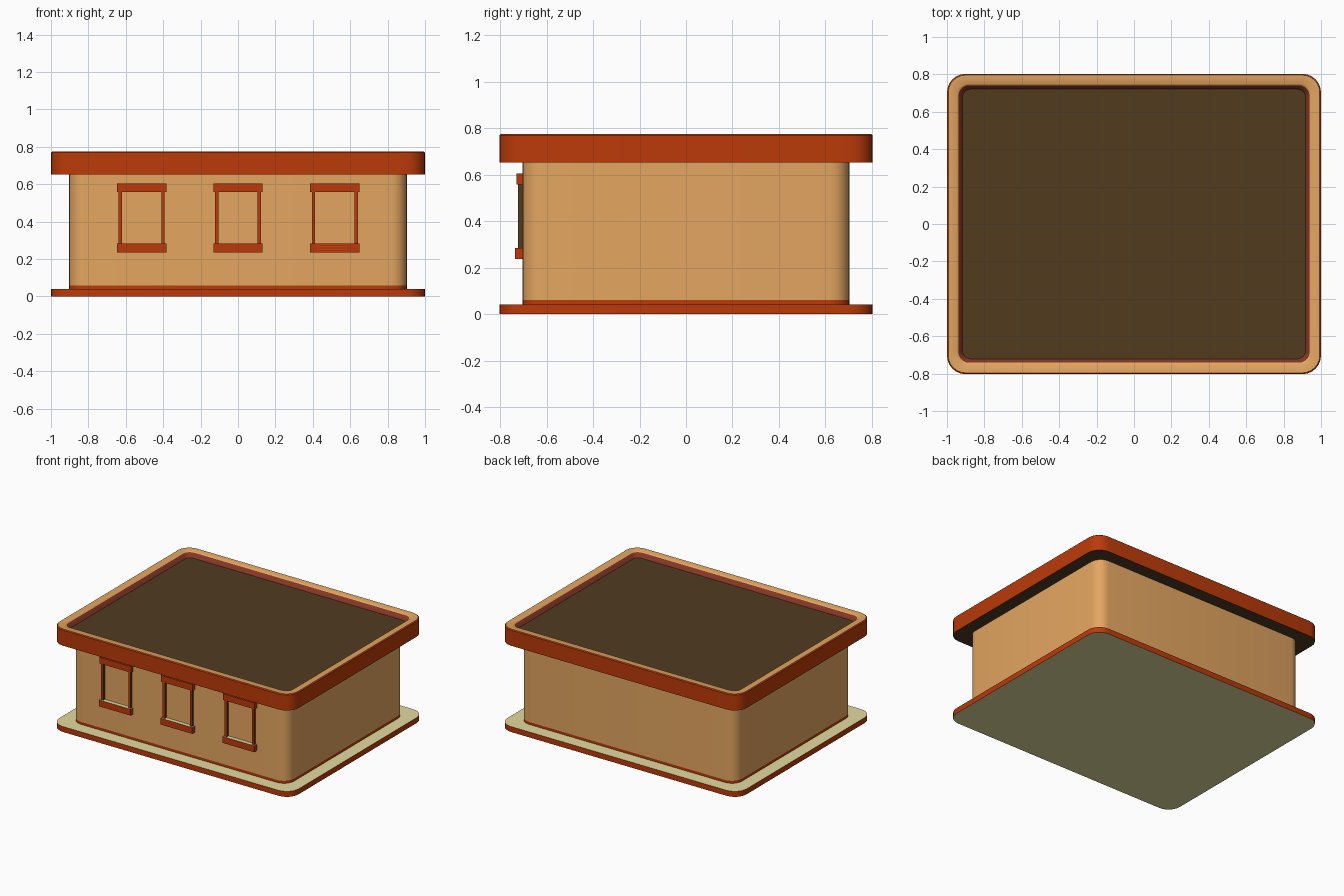
import bpy, bmesh, math

if "Cube" in bpy.data.objects:
    bpy.data.objects.remove(bpy.data.objects["Cube"])


def material(name, rgb):
    m = bpy.data.materials.new(name)
    lin = [((c / 255 + 0.055) / 1.055) ** 2.4 for c in rgb]
    m.diffuse_color = (*lin, 1)
    m.use_nodes = True
    m.node_tree.nodes["Principled BSDF"].inputs["Base Color"].default_value = m.diffuse_color
    return m


tan = material("tan_plaster", (228, 166, 97))
rust = material("rust_orange", (187, 58, 9))
cream = material("pale_cream", (226, 218, 158))
dark = material("dark_brown", (81, 59, 31))
brick = material("brick_brown", (134, 55, 38))


def rounded_rect(hx, hy, r, seg=6):
    pts = []
    for q, (sx, sy) in enumerate([(1, 1), (-1, 1), (-1, -1), (1, -1)]):
        for i in range(seg + 1):
            a = math.pi / 2 * (q + i / seg)
            pts.append((sx * (hx - r) + r * math.cos(a), sy * (hy - r) + r * math.sin(a)))
    return pts


def loft(name, rings, mats, bands):
    """rings: (half x, half y, radius, z); bands: material index of bottom, each band, top."""
    bm = bmesh.new()
    loops = [[bm.verts.new((x, y, z)) for x, y in rounded_rect(hx, hy, r)] for hx, hy, r, z in rings]
    bm.faces.new(loops[0][::-1]).material_index = bands[0]
    for k, (a, b) in enumerate(zip(loops, loops[1:])):
        n = len(a)
        for i in range(n):
            f = bm.faces.new((a[i], a[(i + 1) % n], b[(i + 1) % n], b[i]))
            f.material_index = bands[k + 1]
    bm.faces.new(loops[-1]).material_index = bands[-1]
    ob = finish(name, bm, mats)
    bpy.ops.object.select_all(action='DESELECT')
    ob.select_set(True)
    bpy.context.view_layer.objects.active = ob
    bpy.ops.object.shade_smooth_by_angle(angle=math.radians(40))


def finish(name, bm, mats):
    me = bpy.data.meshes.new(name)
    bm.to_mesh(me)
    bm.free()
    for m in mats:
        me.materials.append(m)
    ob = bpy.data.objects.new(name, me)
    bpy.context.collection.objects.link(ob)
    return ob


def box(name, lo, hi, mats, rule):
    bm = bmesh.new()
    bmesh.ops.create_cube(bm, size=1)
    for v in bm.verts:
        v.co = [(l + h) / 2 + c * (h - l) for l, h, c in zip(lo, hi, v.co)]
    bm.normal_update()
    for f in bm.faces:
        f.material_index = 1 if rule(f.normal) else 0
    finish(name, bm, mats)


# Base slab: rust edge, cream top and underside
loft("base_slab", [(1, 0.803, 0.1, 0), (1, 0.803, 0.1, 0.041)], [rust, cream], [1, 0, 1])

# Walls with a rust skirting strip
loft("walls", [(0.903, 0.704, 0.085, 0.041), (0.903, 0.704, 0.085, 0.06), (0.903, 0.704, 0.085, 0.652)],
     [tan, rust], [1, 1, 0, 0])

# Roof with softened tan parapet rim and shallow recessed dark deck
loft("roof", [(1, 0.803, 0.1, 0.652), (1, 0.803, 0.1, 0.769), (0.993, 0.796, 0.093, 0.775),
              (0.947, 0.75, 0.06, 0.775), (0.938, 0.741, 0.055, 0.769), (0.918, 0.721, 0.045, 0.737)],
     [rust, tan, brick, dark], [3, 0, 0, 1, 1, 2, 3])

# Window frames on the front
for label, cx in (("left", -0.515), ("middle", 0), ("right", 0.518)):
    box(f"{label}_window_lintel", (cx - 0.132, -0.73, 0.558), (cx + 0.132, -0.69, 0.605),
        [rust, cream], lambda n: False)
    box(f"{label}_window_sill", (cx - 0.132, -0.735, 0.236), (cx + 0.132, -0.69, 0.284),
        [rust, cream], lambda n: n.z > 0.5)
    for side, s in (("left", -1), ("right", 1)):
        x = cx + s * 0.114
        box(f"{label}_window_{side}_jamb", (x - 0.009, -0.724, 0.284), (x + 0.009, -0.69, 0.558),
            [rust, dark], lambda n: abs(n.x) > 0.5)
